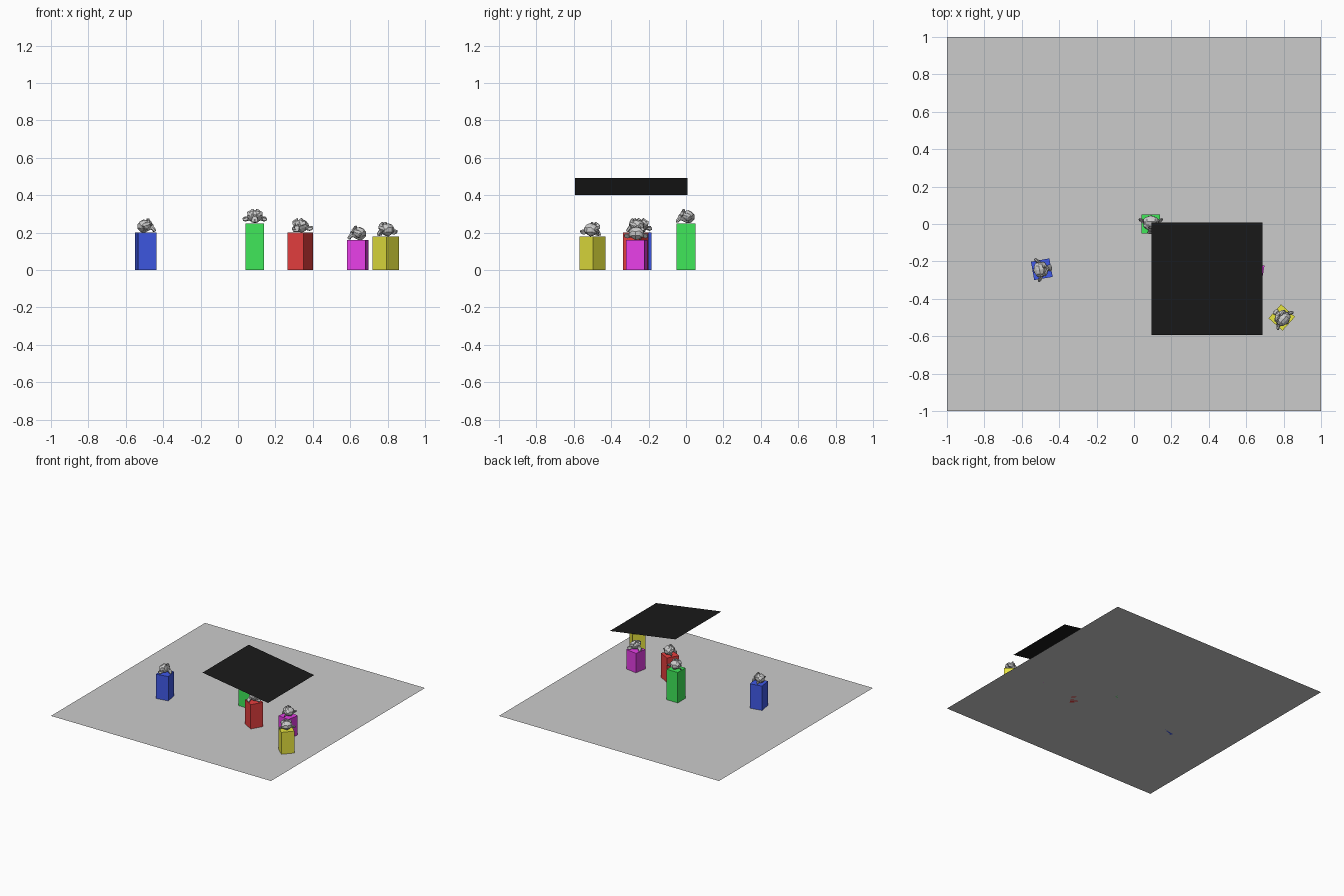
import bpy
from math import radians, hypot, atan2
from mathutils import Matrix, Vector

if "Cube" in bpy.data.objects:
    bpy.data.objects.remove(bpy.data.objects["Cube"])


def paint(obj, name, rgb):
    mat = bpy.data.materials.new(name)
    mat.diffuse_color = (*rgb, 1)
    mat.use_nodes = True
    mat.node_tree.nodes["Principled BSDF"].inputs["Base Color"].default_value = mat.diffuse_color
    obj.data.materials.append(mat)


def pedestal(name, x, y, height, turn, rgb):
    bpy.ops.mesh.primitive_cube_add(size=1, location=(x, y, height / 2),
                                    rotation=(0, 0, radians(turn)))
    obj = bpy.context.object
    obj.name = name + "_pedestal"
    obj.scale = (0.1, 0.1, height)
    paint(obj, name, rgb)


def monkey_head(name, x, y, base, turn):
    # Head leans back so that it rests on its jaw; the lean is baked into the mesh
    bpy.ops.mesh.primitive_monkey_add(size=2)
    obj = bpy.context.object
    obj.name = name + "_monkey_head"
    mesh = obj.data
    mesh.transform(Matrix.Scale(0.048, 4) @ Matrix.Rotation(radians(-37), 4, 'X'))
    ys = [v.co.y for v in mesh.vertices]
    low = min(v.co.z for v in mesh.vertices)
    mesh.transform(Matrix.Translation(Vector((0, -(min(ys) + max(ys)) / 2 - 0.004, -low))))
    obj.location = (x, y, base)
    obj.rotation_euler = (0, 0, radians(turn))


# Floor sheet
bpy.ops.mesh.primitive_plane_add(size=2)
bpy.context.object.name = "floor"

# Pedestals with heads: name, x, y, height, box turn, head turn, colour
stands = [
    ("green", 0.09, 0.00, 0.25, 0, 0, (0.05, 0.8, 0.1)),
    ("red", 0.333, -0.268, 0.20, -30, -30, (0.8, 0.05, 0.05)),
    ("blue", -0.493, -0.242, 0.20, 10, 100, (0.05, 0.1, 0.8)),
    ("magenta", 0.64, -0.263, 0.16, -10, -100, (0.8, 0.05, 0.8)),
    ("yellow", 0.79, -0.50, 0.18, -42, -132, (0.8, 0.78, 0.05)),
]
for name, x, y, height, box_turn, head_turn, rgb in stands:
    pedestal(name, x, y, height, box_turn, rgb)
    monkey_head(name, x, y, height, head_turn)

# Sloping black panel hovering above, lower on the right
run, drop = 0.595, 0.09
bpy.ops.mesh.primitive_plane_add(size=1, location=(0.39, -0.293, 0.447),
                                 rotation=(0, atan2(drop, run), 0))
panel = bpy.context.object
panel.name = "overhead_panel"
panel.scale = (hypot(run, drop), 0.6, 1)
paint(panel, "black", (0.01, 0.01, 0.01))
